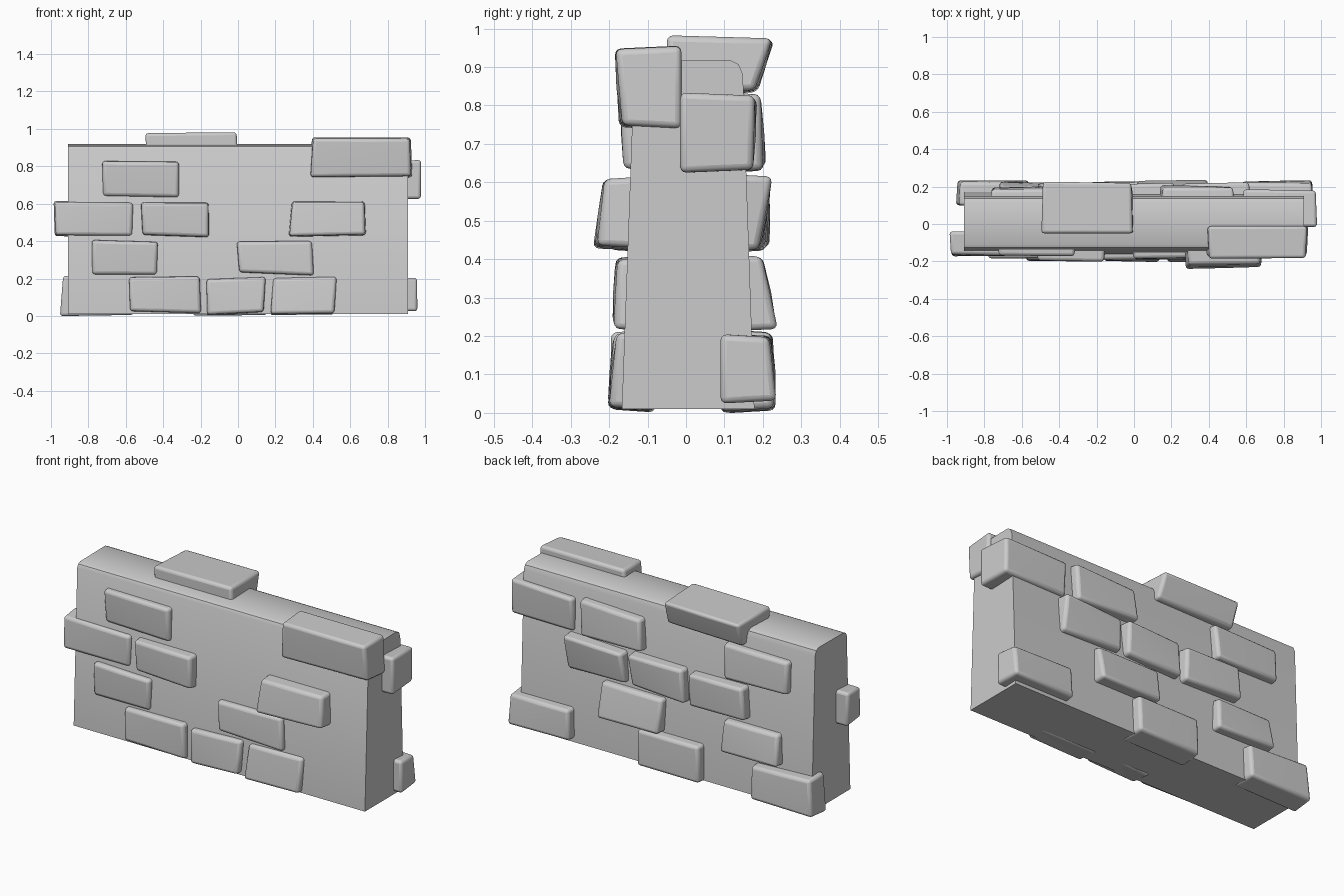
import bpy, bmesh, random

if "Cube" in bpy.data.objects:
    bpy.data.objects.remove(bpy.data.objects["Cube"])

rng = random.Random(7)


def finish(name, bm, width, segments, limit):
    bmesh.ops.recalc_face_normals(bm, faces=bm.faces)
    me = bpy.data.meshes.new(name)
    bm.to_mesh(me)
    bm.free()
    ob = bpy.data.objects.new(name, me)
    bpy.context.collection.objects.link(ob)
    if width:
        mod = ob.modifiers.new("worn_edges", 'BEVEL')
        mod.width, mod.segments = width, segments
        mod.limit_method, mod.angle_limit = 'ANGLE', limit
    bpy.context.view_layer.objects.active = ob
    ob.select_set(True)
    bpy.ops.object.shade_smooth_by_angle(angle=0.6)
    ob.select_set(False)
    return ob


def stone(name, x0, x1, z0, z1, inner, out_low, out_high):
    """Worn block: inner is the buried y; out_low/out_high the exposed y at bottom/top."""
    bm = bmesh.new()
    bmesh.ops.create_cube(bm, size=2)
    bmesh.ops.subdivide_edges(bm, edges=bm.edges[:], cuts=1, use_grid_fill=True)
    s = 1 if out_low > inner else -1
    # random inward pull for each end / face corner keeps the blocks irregular
    pull = {(i, k): (rng.uniform(0, .022), rng.uniform(-.002, .016), rng.uniform(-.002, .016))
            for i in (-1, 1) for k in (-1, 1)}
    for v in bm.verts:
        i, j, k = (round(c) for c in v.co)
        dx = dy = dz = 0
        for (a, b), p in pull.items():
            w = (1 + a * i) * (1 + b * k) / 4
            dx, dy, dz = dx + w * p[0], dy + w * p[1], dz + w * p[2]
        t = (k + 1) / 2
        outer = out_low + (out_high - out_low) * t - s * dy
        depth = (j * s + 1) / 2
        taper = .008 * depth
        x = (x0 + x1) / 2 + i * ((x1 - x0) / 2 - dx - taper)
        z = (z0 + z1) / 2 + k * ((z1 - z0) / 2 - dz - taper)
        y = inner + (outer - inner) * depth
        if depth == 1 and i == 0 and k == 0:
            y += s * .004
        v.co = (x, y, z)
    return finish(name, bm, .016, 3, .7)


# battered wall core with rounded top edges
bm = bmesh.new()
profile = [(-.167, .01), (-.135, .89), (-.126, .907), (-.11, .915),
           (.115, .918), (.137, .907), (.148, .88), (.178, .01)]
loops = [[bm.verts.new((x, y, z)) for y, z in profile] for x in (-.91, .91)]
for lp in loops:
    bm.faces.new(lp)
n = len(profile)
for i in range(n):
    j = (i + 1) % n
    bm.faces.new((loops[0][i], loops[0][j], loops[1][j], loops[1][i]))
finish("wall_core", bm, 0, 1, .5)

# stones per course: (x0, x1, inner y, outer y at bottom, outer y at top)
courses = [(.01, .217), (.212, .415), (.415, .622), (.62, .835)]
front = [
    [(-.59, -.19, -.08, -.20, -.195), (-.18, .155, -.08, -.21, -.20), (.165, .535, -.08, -.205, -.18)],
    [(-.80, -.41, -.08, -.185, -.19), (-.015, .415, -.08, -.195, -.19)],
    [(-1.0, -.54, -.04, -.178, -.17), (-.53, -.15, -.08, -.205, -.20), (.265, .70, -.08, -.245, -.215)],
    [(-.735, -.305, -.08, -.17, -.17)],
]
back = [
    [(.56, .975, .09, .235, .23), (-.25, .16, .09, .23, .22), (-.955, -.55, .10, .238, .235)],
    [(0, .42, .08, .24, .205), (-.74, -.35, .08, .225, .21)],
    [(.23, .635, .08, .20, .23), (-.14, .23, .08, .215, .225), (-.525, -.14, .08, .22, .23)],
    [(.56, 1.0, -.015, .18, .19), (.13, .55, .08, .21, .195), (-.79, -.35, .08, .205, .19)],
]
for side, rows in (("front", front), ("back", back)):
    for (z0, z1), row in zip(courses, rows):
        for x0, x1, inner, lo, hi in row:
            if z0 == .01:
                z0 = 0 if abs(x0) < .3 else .01
            stone(side + "_stone", x0, x1, z0, z1, inner, lo, hi)

# corner capstone and top capstone overlapping the wall head
stone("corner_capstone", .375, .945, .735, .962, -.012, -.18, -.19)
stone("top_capstone", -.50, .005, .82, .99, -.05, .185, .228)
